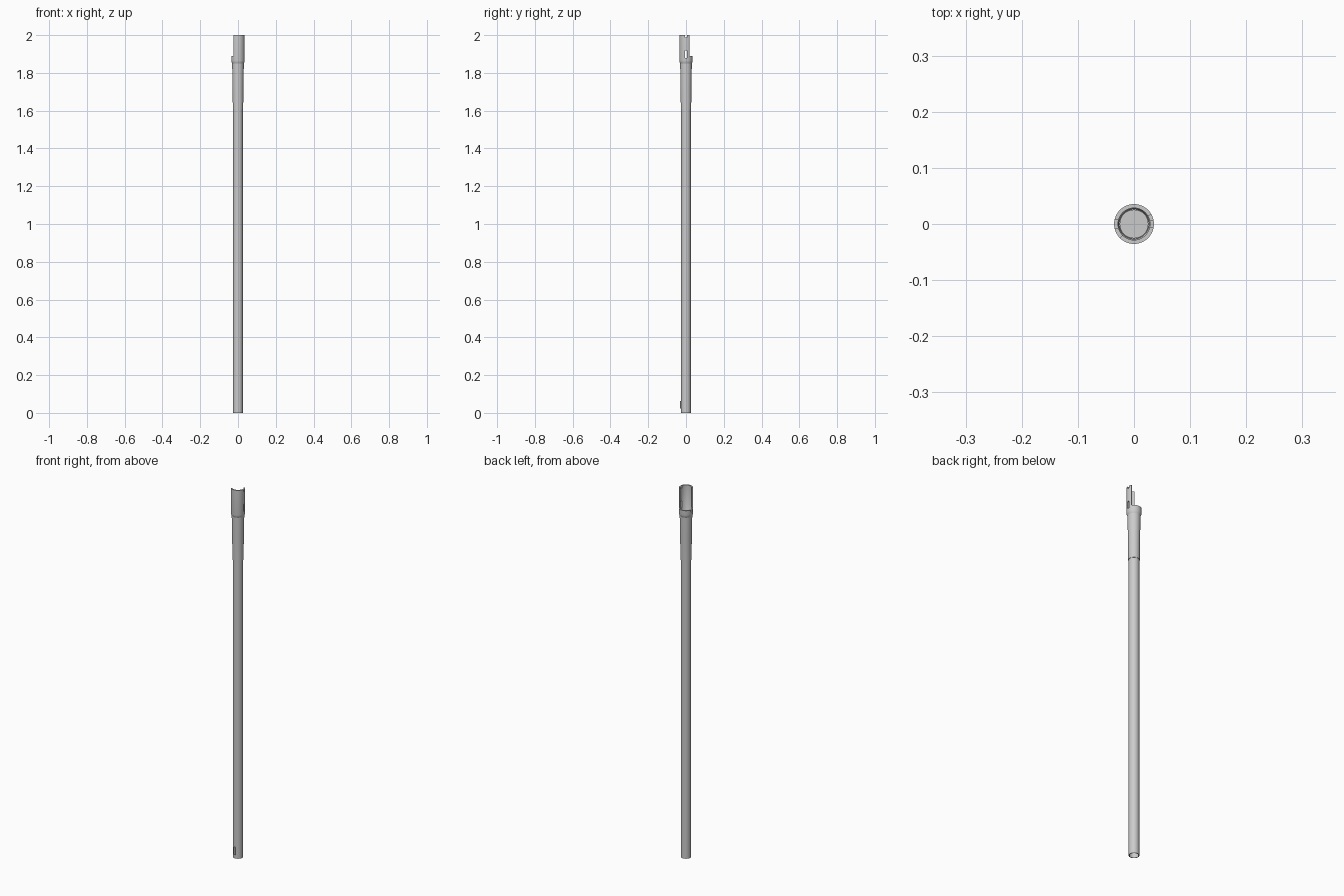
import bpy, bmesh
from math import sin, cos, radians, tau

if "Cube" in bpy.data.objects:
    bpy.data.objects.remove(bpy.data.objects["Cube"])

SEGS = 48


def new_object(name, bm):
    bmesh.ops.remove_doubles(bm, verts=bm.verts, dist=1e-5)
    bmesh.ops.recalc_face_normals(bm, faces=bm.faces)
    mesh = bpy.data.meshes.new(name)
    bm.to_mesh(mesh)
    bm.free()
    ob = bpy.data.objects.new(name, mesh)
    bpy.context.collection.objects.link(ob)
    return ob


def lathe(name, profile, closed=True):
    """Spin an (r, z) profile round the z axis."""
    bm = bmesh.new()
    vs = [bm.verts.new((r, 0, z)) for r, z in profile]
    edges = [bm.edges.new(p) for p in zip(vs, vs[1:])]
    if closed:
        edges.append(bm.edges.new((vs[-1], vs[0])))
    bmesh.ops.spin(bm, geom=vs + edges, cent=(0, 0, 0), axis=(0, 0, 1),
                   angle=tau, steps=SEGS, use_duplicate=False)
    return new_object(name, bm)


def prism(name, outline, z0, z1):
    """Extrude an (x, y) outline from z0 to z1."""
    bm = bmesh.new()
    face = bm.faces.new([bm.verts.new((x, y, z0)) for x, y in outline])
    top = bmesh.ops.extrude_face_region(bm, geom=[face])["geom"]
    for v in top:
        if isinstance(v, bmesh.types.BMVert):
            v.co.z = z1
    return new_object(name, bm)


def block(name, x0, x1, y0, y1, z0, z1):
    return prism(name, [(x0, y0), (x1, y0), (x1, y1), (x0, y1)], z0, z1)


def activate(ob):
    bpy.ops.object.select_all(action='DESELECT')
    ob.select_set(True)
    bpy.context.view_layer.objects.active = ob


def cut(ob, cutter):
    activate(ob)
    mod = ob.modifiers.new("cut", 'BOOLEAN')
    mod.operation = 'DIFFERENCE'
    mod.solver = 'EXACT'
    mod.object = cutter
    bpy.ops.object.modifier_apply(modifier=mod.name)
    bpy.data.objects.remove(cutter, do_unlink=True)


# Long pole: hollow from below, closed at the top
pole = lathe("pole", [(0, 1.865), (0.0255, 1.865), (0.0255, 0),
                      (0.0225, 0), (0.0225, 1.855), (0, 1.855)], closed=False)

# Tapered sleeve below the collar
sleeve = lathe("sleeve", [(0.025, 1.61), (0.0275, 1.61), (0.0285, 1.72),
                          (0.031, 1.85), (0.031, 1.862), (0.025, 1.862)])

# Collar that carries on upward as an open socket shell
socket = lathe("collar_and_socket", [(0.0265, 1.85), (0.031, 1.85), (0.0345, 1.858),
                                     (0.0355, 1.865), (0.0355, 2.0),
                                     (0.0285, 2.0), (0.0285, 1.872), (0.0265, 1.868)])

# Open the back left of the shell above the collar
opening = [(0, 0)] + [(0.08 * cos(radians(a)), 0.08 * sin(radians(a)))
                      for a in (31, 70, 110, 150, 190, 225)]
cut(socket, prism("opening_cutter", opening, 1.89, 2.1))

# Slot and top notch on the right, collar notch on the left
cut(socket, block("slot_cutter", 0.015, 0.06, -0.005, 0.005, 1.88, 1.918))
cut(socket, block("top_notch_cutter", 0.015, 0.06, -0.005, 0.005, 1.988, 2.1))
cut(socket, block("collar_notch_cutter", -0.06, -0.015, -0.007, 0.007, 1.878, 1.95))

# Small locking tab at the foot of the pole
tab = block("locking_tab", -0.004, 0.004, -0.031, -0.024, 0.022, 0.062)

for ob in (pole, sleeve, socket):
    activate(ob)
    bpy.ops.object.shade_smooth_by_angle(angle=radians(30))
